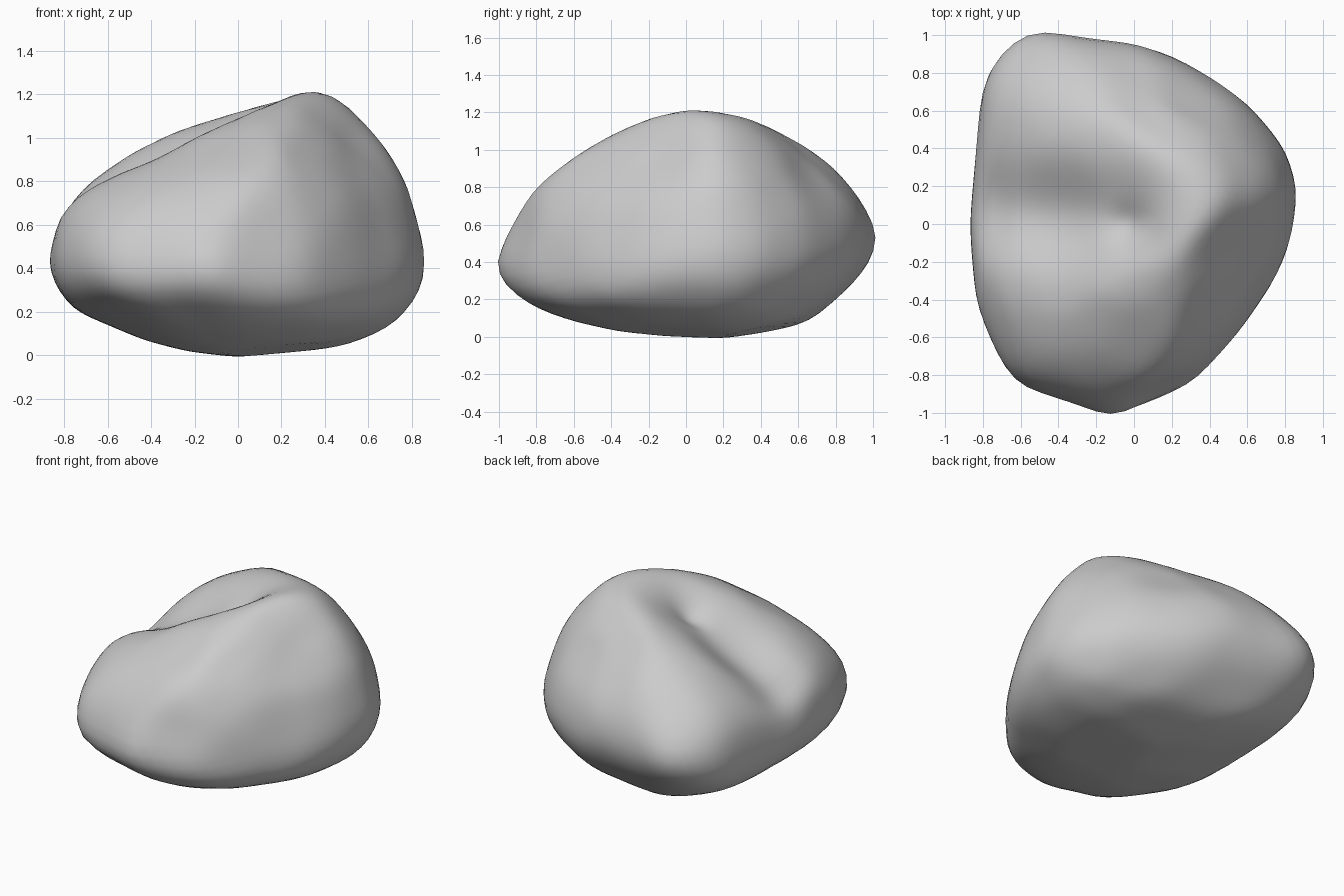
import bpy
import bmesh
from mathutils import Vector

default_cube = bpy.data.objects.get("Cube")
if default_cube:
    bpy.data.objects.remove(default_cube, do_unlink=True)

MID = .605
ROUNDING = .011  # extra reach that makes up for softened corners

# Outlines of the boulder along the three axes
front_outline = [(-.86, .4), (-.82, .66), (-.7, .8), (-.57, .89), (-.22, 1.07), (.06, 1.17),
                 (.18, 1.2), (.32, 1.21), (.45, 1.18), (.66, .98), (.76, .82), (.86, .5), (.84, .3),
                 (.7, .14), (.45, .04), (0, 0), (-.28, .04), (-.74, .21), (-.81, .29)]
side_outline = [(-1, .4), (-.91, .68), (-.79, .82), (-.5, 1.02), (-.28, 1.15), (-.1, 1.21),
                (.24, 1.19), (.43, 1.15), (.75, .95), (.84, .84), (.97, .67), (1, .52),
                (.96, .4), (.87, .27), (.63, .08), (.22, 0), (-.38, .04), (-.83, .17), (-.97, .28)]
plan_outline = [(-.86, -.16), (-.81, .72), (-.78, .8), (-.69, .92), (-.53, 1), (-.25, .97),
                (.07, .94), (.28, .85), (.6, .63), (.8, .38), (.86, .18), (.82, -.1), (.74, -.29),
                (.5, -.62), (.32, -.83), (.13, -.93), (-.12, -1), (-.35, -.95),
                (-.62, -.86), (-.73, -.7), (-.84, -.4)]
front_outline = [(x, z - MID) for x, z in front_outline]
side_outline = [(y, z - MID) for y, z in side_outline]


def reach(outline, u, v):
    """Squared distance of the outline's tangent line facing (u, v)."""
    return max(a * u + b * v for a, b in outline) ** 2


def tangent_distance(n):
    """Blend the three outlines into a tangent plane distance for any normal."""
    x, y, z = n
    total = reach(front_outline, x, z) + reach(side_outline, y, z) + reach(plan_outline, x, y)
    total -= reach(plan_outline, x, 0) + reach(plan_outline, 0, y) + reach(front_outline, 0, z)
    return max(total, 0.05) ** 0.5 + ROUNDING


def sphere(subdivisions):
    bm = bmesh.new()
    bmesh.ops.create_icosphere(bm, subdivisions=subdivisions, radius=1)
    return bm


def falloff(distance, width):
    return 2.718 ** -((distance / width) ** 2)


def segment_distance(p, a, b):
    along = b - a
    t = min(max((p - a).dot(along) / along.length_squared, 0), 1)
    return (p - a - along * t).length


# Boulder body: a fine sphere trimmed by tangent planes in all directions
guide = sphere(4)
normals = [v.co.normalized() for v in guide.verts]
guide.free()
planes = [(n, tangent_distance(n)) for n in normals]
bm = sphere(5)
centre = Vector((0, 0, MID))
for v in bm.verts:
    d = v.co.normalized()
    v.co = centre + d * min(h / n.dot(d) for n, h in planes if n.dot(d) > 0.15)
for step in range(3):
    bmesh.ops.smooth_vert(bm, verts=bm.verts, factor=0.5,
                          use_axis_x=True, use_axis_y=True, use_axis_z=True)

# Valley, pit, shallow hollows and (with negative depth) swellings
valley_start, valley_end = Vector((-.05, .04)), Vector((-.9, .1))
pit, saddle = Vector((-.03, 0)), Vector((-.36, -.18))
hollows = [(Vector((.14, .66, .95)), .28, .05),
           (Vector((.08, -.85, .55)), .2, .02),
           (Vector((-.2, -.8, .28)), .15, .02),
           (Vector((.6, -.15, 1)), .22, .025),
           (Vector((.42, -.5, .62)), .25, -.03),
           (Vector((-.12, -1, .4)), .14, -.025),
           (Vector((-.52, 1, .53)), .2, -.03),
           (Vector((.32, .05, 1.2)), .22, -.015)]
for v in bm.verts:
    flat = v.co.xy
    top = min(max((v.co.z - .4) / .4, 0), 1)
    drop = .13 * falloff(segment_distance(flat, valley_start, valley_end), .25)
    drop += .08 * falloff((flat - saddle).length, .35)
    drop += .05 * falloff((flat - pit).length, .1)
    inward = (centre - v.co).normalized()
    push = sum(depth * falloff((v.co - spot).length, width) for spot, width, depth in hollows)
    v.co += inward * push
    v.co.z -= drop * top

mesh = bpy.data.meshes.new("boulder")
bm.to_mesh(mesh)
bm.free()
boulder = bpy.data.objects.new("boulder", mesh)
bpy.context.collection.objects.link(boulder)
for face in mesh.polygons:
    face.use_smooth = True

# Plain stone colour
stone = bpy.data.materials.new("stone grey")
stone.use_nodes = True
grey = (.6, .6, .6, 1)
stone.diffuse_color = grey
stone.node_tree.nodes["Principled BSDF"].inputs["Base Color"].default_value = grey
mesh.materials.append(stone)
